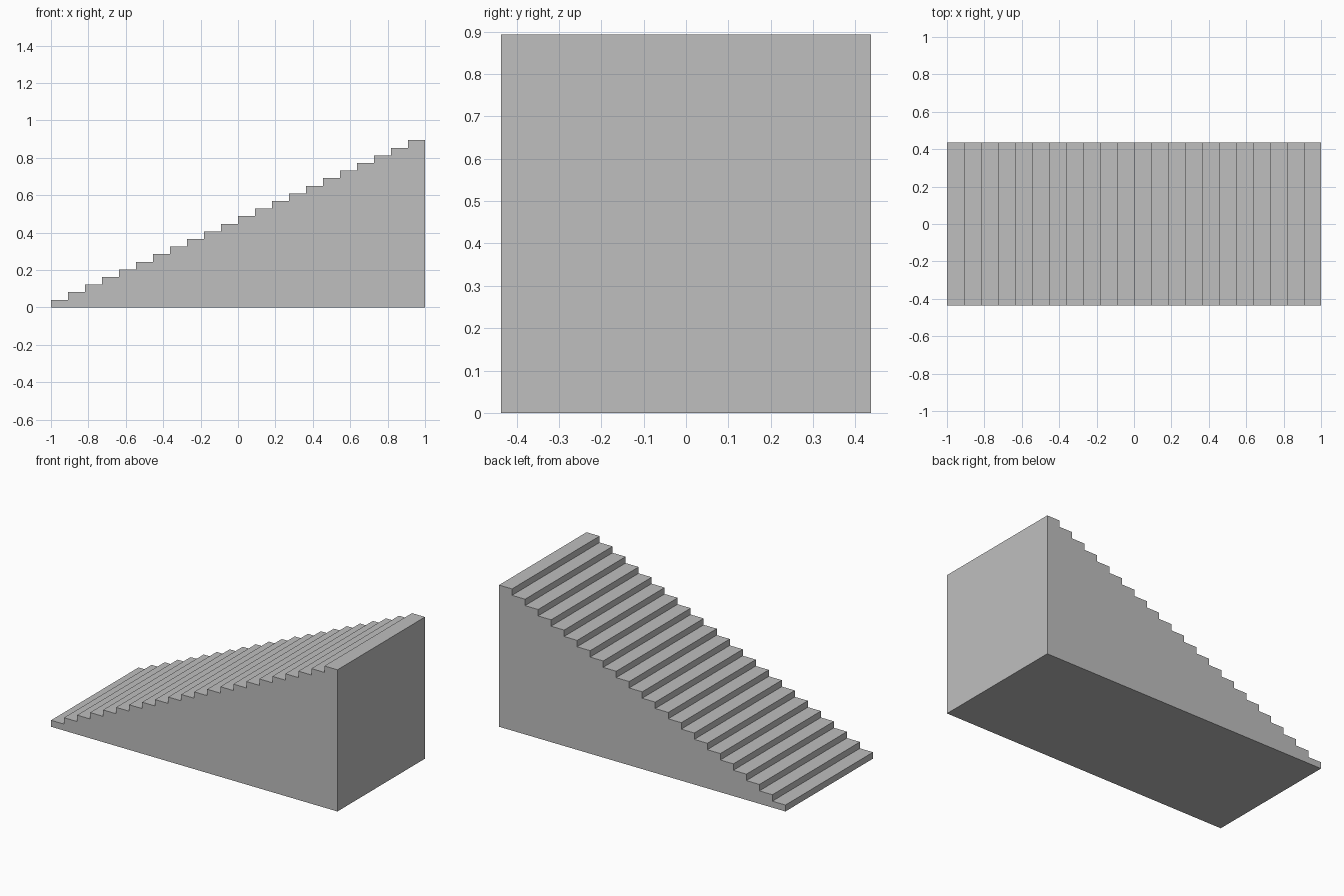
import bpy
import bmesh

# Remove the default cube
cube = bpy.data.objects.get("Cube")
if cube:
    bpy.data.objects.remove(cube, do_unlink=True)

STEPS = 22
LENGTH, WIDTH, HEIGHT = 2.0, 0.873, 0.894
TREAD, RISER = LENGTH / STEPS, HEIGHT / STEPS

# Plain grey material
GREY = (0.52, 0.52, 0.52, 1.0)
grey = bpy.data.materials.new("grey_concrete")
grey.use_nodes = True
grey.diffuse_color = GREY
grey.node_tree.nodes["Principled BSDF"].inputs["Base Color"].default_value = GREY

# Side profile: a riser and a tread per step, closed by the tall end and base
profile = [(-LENGTH / 2, 0.0)]
for i in range(STEPS):
    x, z = -LENGTH / 2 + i * TREAD, (i + 1) * RISER
    profile += [(x, z), (x + TREAD, z)]
profile.append((LENGTH / 2, 0.0))

# Extrude the profile across the width of the stairs
bm = bmesh.new()
side = bm.faces.new([bm.verts.new((x, -WIDTH / 2, z)) for x, z in profile])
extruded = bmesh.ops.extrude_face_region(bm, geom=[side], use_keep_orig=True)
moved = [v for v in extruded["geom"] if isinstance(v, bmesh.types.BMVert)]
bmesh.ops.translate(bm, verts=moved, vec=(0, WIDTH, 0))
bmesh.ops.recalc_face_normals(bm, faces=bm.faces[:])

mesh = bpy.data.meshes.new("staircase")
bm.to_mesh(mesh)
bm.free()
mesh.materials.append(grey)
staircase = bpy.data.objects.new("staircase", mesh)
bpy.context.collection.objects.link(staircase)
